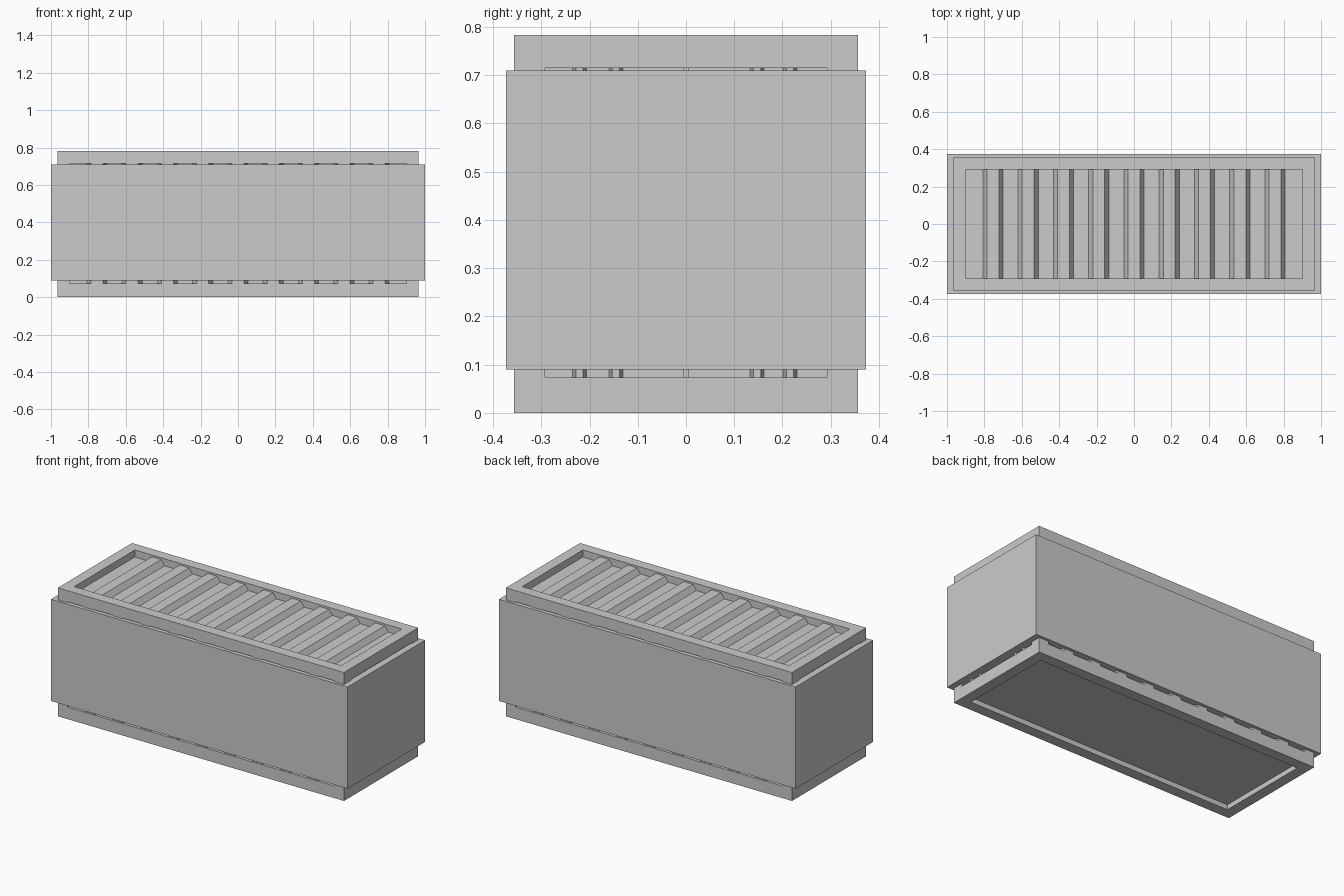
import bpy, bmesh

if "Cube" in bpy.data.objects:
    bpy.data.objects.remove(bpy.data.objects["Cube"])

HX, HY, TOP = 0.965, 0.357, 0.783      # inner container half sizes and height
OX, OY = 0.90, 0.292                   # half sizes of the framed openings


def finish(name, bm):
    bmesh.ops.recalc_face_normals(bm, faces=bm.faces)
    me = bpy.data.meshes.new(name)
    bm.to_mesh(me)
    bm.free()
    ob = bpy.data.objects.new(name, me)
    bpy.context.collection.objects.link(ob)
    return ob


def box(name, x0, x1, y0, y1, z0, z1):
    bm = bmesh.new()
    bmesh.ops.create_cube(bm, size=1)
    for v in bm.verts:
        v.co.x = x0 if v.co.x < 0 else x1
        v.co.y = y0 if v.co.y < 0 else y1
        v.co.z = z0 if v.co.z < 0 else z1
    return finish(name, bm)


def ring(name, z0, z1):
    """Rectangular frame with an open centre."""
    bm = bmesh.new()
    signs = [(-1, -1), (1, -1), (1, 1), (-1, 1)]
    loops = [[bm.verts.new((sx * hx, sy * hy, z)) for sx, sy in signs]
             for hx, hy, z in ((HX, HY, z0), (HX, HY, z1), (OX, OY, z1), (OX, OY, z0))]
    for k in range(4):
        a, b = loops[k], loops[(k + 1) % 4]
        for i in range(4):
            j = (i + 1) % 4
            bm.faces.new((a[i], a[j], b[j], b[i]))
    return finish(name, bm)


def ridges(starts, width, slope, half, low, high):
    """Trapezoid wave as (position, height) points."""
    pts = [(-half, low)]
    for s in starts:
        pts += [(s, low), (s + slope, high), (s + width - slope, high), (s + width, low)]
    return pts + [(half, low)]


def panel(name, pts, a, b, place):
    """Sweep a wave from a to b; place maps (u, height, v) to xyz."""
    bm = bmesh.new()
    rows = [[bm.verts.new(place(u, h, v)) for u, h in pts] for v in (a, b)]
    for i in range(len(pts) - 1):
        bm.faces.new((rows[0][i], rows[0][i + 1], rows[1][i + 1], rows[1][i]))
    return finish(name, bm)


# outer sleeve
box("outer_sleeve", -1, 1, -0.373, 0.373, 0.09, 0.71)

# top and bottom frames, corner posts
ring("top_frame", 0.715, TOP)
ring("bottom_frame", 0, 0.073)
for sx in (-1, 1):
    for sy in (-1, 1):
        xs, ys = sorted((sx * OX, sx * HX)), sorted((sy * OY, sy * HY))
        box("corner_post", *xs, *ys, 0.073, 0.715)

# recessed floor
box("floor", -OX, OX, -OY, OY, 0.03, 0.073)

# corrugated roof and long sides
starts = [-0.808 + 0.1885 * i for i in range(9)]
roof = ridges(starts, 0.108, 0.022, OX, 0.74, 0.772)
panel("roof_panel", roof, -OY, OY, lambda u, h, v: (u, v, h))
wall = ridges(starts, 0.108, 0.022, OX, 0.322, 0.354)
for s, n in ((-1, "front_wall"), (1, "back_wall")):
    panel(n, wall, 0.073, 0.715, lambda u, h, v, s=s: (u, s * h, v))

# ribbed ends
end = ridges([-0.235, -0.16, 0.133, 0.201], 0.029, 0.007, OY, 0.93, 0.96)
for s, n in ((-1, "left_end"), (1, "right_end")):
    panel(n, end, 0.073, 0.715, lambda u, h, v, s=s: (s * h, u, v))
box("end_seam", 0.925, 0.945, -0.005, 0.005, 0.073, 0.715)
